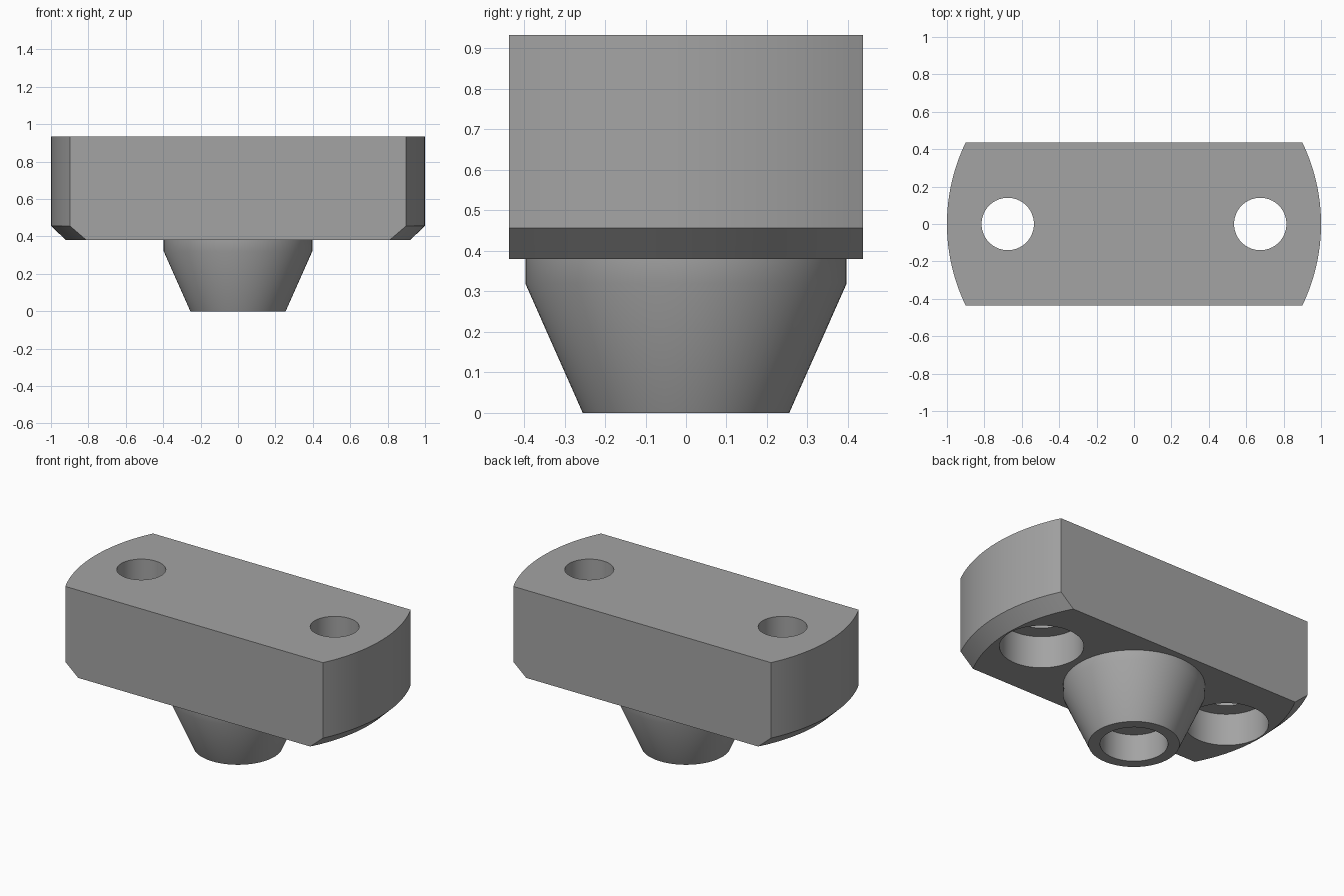
import bpy, bmesh, math

if "Cube" in bpy.data.objects:
    bpy.data.objects.remove(bpy.data.objects["Cube"])

TOP, BASE, CHAMFER_Z = 0.933, 0.38, 0.457
HALF_DEPTH = 0.437

grey = bpy.data.materials.new("grey")
grey.diffuse_color = (0.37, 0.37, 0.37, 1)
grey.use_nodes = True
grey.node_tree.nodes["Principled BSDF"].inputs["Base Color"].default_value = grey.diffuse_color


def make_object(name, bm):
    bmesh.ops.remove_doubles(bm, verts=bm.verts, dist=1e-5)
    bmesh.ops.recalc_face_normals(bm, faces=bm.faces)
    mesh = bpy.data.meshes.new(name)
    bm.to_mesh(mesh)
    bm.free()
    mesh.materials.append(grey)
    ob = bpy.data.objects.new(name, mesh)
    bpy.context.collection.objects.link(ob)
    return ob


def activate(ob):
    bpy.ops.object.select_all(action='DESELECT')
    ob.select_set(True)
    bpy.context.view_layer.objects.active = ob


def smooth(ob):
    activate(ob)
    bpy.ops.object.shade_smooth_by_angle(angle=math.radians(30))


def lathe(name, profile, x=0.0, steps=96):
    """Revolve an (r, z) profile around a vertical axis at x."""
    bm = bmesh.new()
    verts = [bm.verts.new((r, 0, z)) for r, z in profile]
    edges = [bm.edges.new(pair) for pair in zip(verts, verts[1:])]
    bmesh.ops.spin(bm, geom=verts + edges, cent=(0, 0, 0), axis=(0, 0, 1),
                   angle=2 * math.pi, steps=steps, use_merge=False)
    bmesh.ops.translate(bm, verts=bm.verts, vec=(x, 0, 0))
    return make_object(name, bm)


def outline(radius, n=32):
    """Disc of the given radius trimmed flat at front and back."""
    a = math.asin(HALF_DEPTH / radius)
    right = [-a + 2 * a * i / n for i in range(n + 1)]
    return [(radius * math.cos(t), radius * math.sin(t))
            for t in right + [t + math.pi for t in right]]


# Block with rounded ends and a conical chamfer under them
bm = bmesh.new()
rings = [[bm.verts.new((x, y, z)) for x, y in outline(r)]
         for r, z in ((0.92, BASE), (1.0, CHAMFER_Z), (1.0, TOP))]
for low, high in zip(rings, rings[1:]):
    for i in range(len(low)):
        j = (i + 1) % len(low)
        bm.faces.new((low[i], low[j], high[j], high[i]))
bm.faces.new(rings[0][::-1])
bm.faces.new(rings[-1])
# Merge the front and back strips into single flat faces
bmesh.ops.dissolve_limit(bm, angle_limit=0.001, verts=bm.verts, edges=bm.edges)
block = make_object("block", bm)

# Counterbored bolt holes
for side in (-1, 1):
    cutter = lathe("bolt_hole_cutter",
                   [(0, 0.3), (0.236, 0.3), (0.236, 0.58),
                    (0.14, 0.58), (0.14, 1.1), (0, 1.1)], x=0.675 * side)
    cutter.hide_render = True
    mod = block.modifiers.new("bolt_hole", 'BOOLEAN')
    mod.operation = 'DIFFERENCE'
    mod.solver = 'EXACT'
    mod.object = cutter
    activate(block)
    bpy.ops.object.modifier_apply(modifier=mod.name)
    bpy.data.objects.remove(cutter)
smooth(block)

# Tapered boss with a blind socket in its tip
boss = lathe("tapered_boss",
             [(0, 0.17), (0.19, 0.17), (0.19, 0), (0.255, 0),
              (0.397, 0.32), (0.397, 0.39), (0, 0.39)])
smooth(boss)
